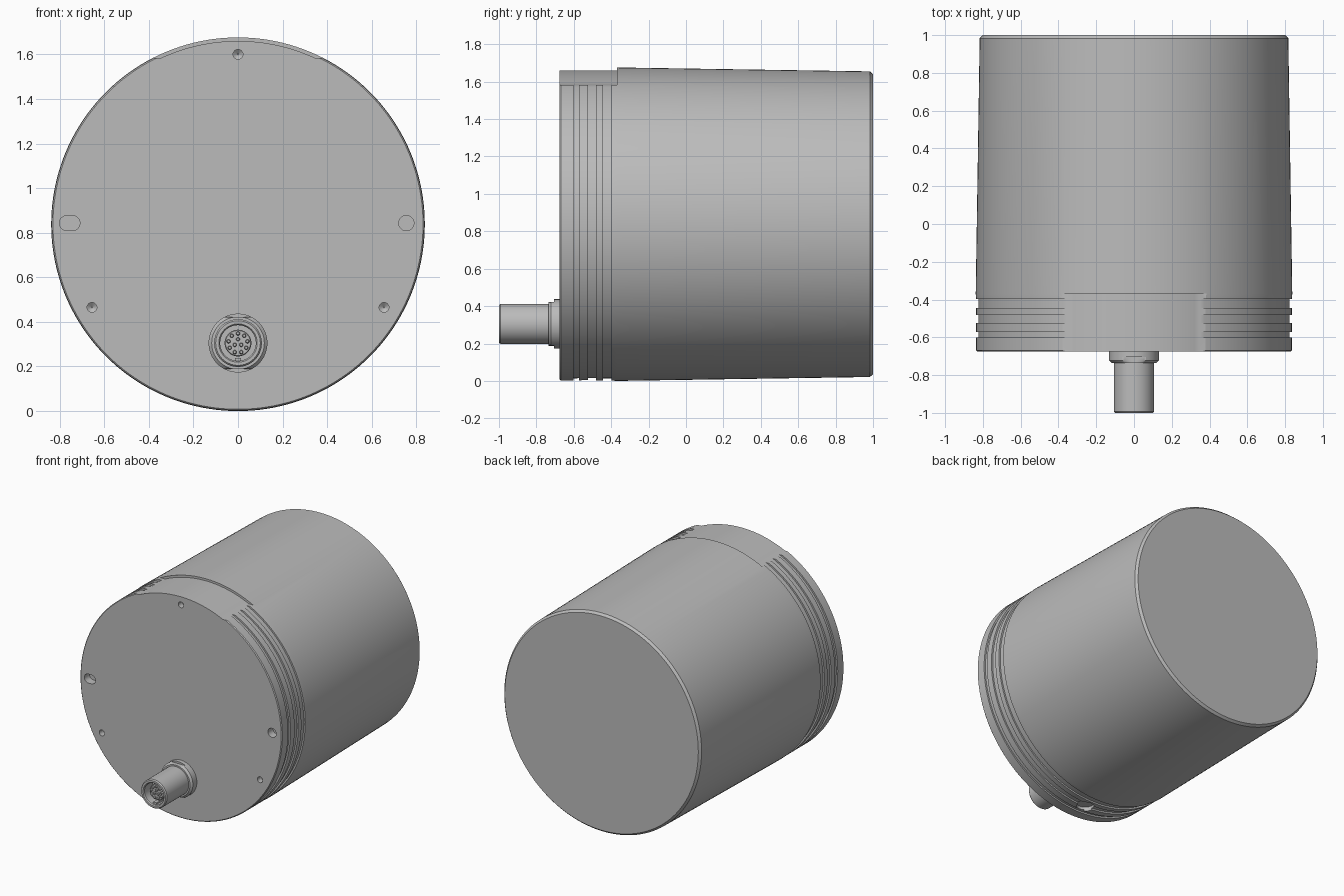
import bpy, bmesh, math
from mathutils import Vector

cube = bpy.data.objects.get("Cube")
if cube:
    bpy.data.objects.remove(cube, do_unlink=True)

grey = bpy.data.materials.new("machined grey")
grey.use_nodes = True
GREY = (0.5, 0.5, 0.5, 1)
grey.diffuse_color = GREY
grey.node_tree.nodes["Principled BSDF"].inputs["Base Color"].default_value = GREY

MID = 0.838          # height of the housing axis
FRONT = -0.675       # front plate plane
PLUG_Z = 0.305       # height of the connector axis


def finish(name, bm, loc=(0, 0, 0)):
    bmesh.ops.recalc_face_normals(bm, faces=bm.faces)
    mesh = bpy.data.meshes.new(name)
    bm.to_mesh(mesh)
    bm.free()
    mesh.materials.append(grey)
    ob = bpy.data.objects.new(name, mesh)
    ob.location = loc
    bpy.context.collection.objects.link(ob)
    return ob


def lathe(name, profile, loc=(0, 0, 0), segs=64, flat=None):
    """Turn (radius, y) points around the y axis and cap both ends."""
    bm = bmesh.new()
    rings = []
    for r, y in profile:
        ring = []
        for i in range(segs):
            a = 2 * math.pi * i / segs
            z = r * math.sin(a)
            if flat:
                z = max(-flat, min(flat, z))
            ring.append(bm.verts.new((r * math.cos(a), y, z)))
        rings.append(ring)
    for p, q in zip(rings, rings[1:]):
        for i in range(segs):
            j = (i + 1) % segs
            bm.faces.new((p[i], p[j], q[j], q[i]))
    bm.faces.new(rings[0])
    bm.faces.new(rings[-1])
    return finish(name, bm, loc)


def prism(name, outline, y0, y1, loc=(0, 0, 0)):
    """Extrude an (x, z) outline along y."""
    bm = bmesh.new()
    face = bm.faces.new([bm.verts.new((x, y0, z)) for x, z in outline])
    ext = bmesh.ops.extrude_face_region(bm, geom=[face])
    moved = [v for v in ext["geom"] if isinstance(v, bmesh.types.BMVert)]
    bmesh.ops.translate(bm, verts=moved, vec=Vector((0, y1 - y0, 0)))
    return finish(name, bm, loc)


def activate(ob):
    bpy.ops.object.select_all(action='DESELECT')
    ob.select_set(True)
    bpy.context.view_layer.objects.active = ob


def cut(target, cutter):
    mod = target.modifiers.new("cut", 'BOOLEAN')
    mod.operation = 'DIFFERENCE'
    mod.solver = 'EXACT'
    mod.object = cutter
    activate(target)
    bpy.ops.object.modifier_apply(modifier=mod.name)
    bpy.data.objects.remove(cutter, do_unlink=True)


def smooth(ob):
    activate(ob)
    bpy.ops.object.shade_smooth_by_angle(angle=math.radians(28))


# Tapered housing with three grip grooves
R = 0.836
profile = [(R - 0.006, FRONT), (R, FRONT + 0.006)]
for a, b in ((-0.602, -0.572), (-0.524, -0.481), (-0.444, -0.398)):
    profile += [(R, a), (R - 0.012, a), (R - 0.012, b), (R, b)]
profile += [(0.838, -0.37), (0.817, 0.983), (0.802, 1.0)]
housing = lathe("housing", profile, (0, 0, MID), 160)

# Shallow recess on top of the front rim
edge = math.asin(0.745 / 0.822)
steps = 24
arc = [edge + (math.pi - 2 * edge) * i / steps for i in range(steps + 1)]
outline = [(0.822 * math.cos(a), 0.822 * math.sin(a)) for a in arc]
outline += [(-0.5, 0.745), (-0.5, 0.95), (0.5, 0.95), (0.5, 0.745)]
cut(housing, prism("recess_cutter", outline, -0.8, -0.368, (0, 0, MID)))

# Three screw holes with drilled tips
for x, z in ((0, 1.6), (-0.655, 0.465), (0.655, 0.465)):
    drill = [(0.022, -0.05), (0.022, 0.045), (0.003, 0.06)]
    cut(housing, lathe("screw_cutter", drill, (x, FRONT, z), 24))

# Round locating hole and matching slot
cut(housing, lathe("locating_cutter", [(0.034, -0.05), (0.034, 0.06)],
                   (0.755, FRONT, 0.843), 32))
slot = []
for i in range(26):
    a = 2 * math.pi * (i + 0.5) / 26 - math.pi / 2
    slot.append((0.034 * math.cos(a) + math.copysign(0.012, math.cos(a)), 0.034 * math.sin(a)))
cut(housing, prism("slot_cutter", slot, -0.05, 0.06, (-0.755, FRONT, 0.843)))

# Port on the underside
port = lathe("port_cutter", [(0.062, -0.1), (0.062, 0.035)], (0, -0.52, 0), 32)
port.rotation_euler.x = math.pi / 2
bpy.context.view_layer.update()
cut(housing, port)
smooth(housing)

# Connector: flange, flatted nut and hollow barrel
plug = (0, 0, PLUG_Z)
parts = [
    lathe("connector_flange", [(0.132, -0.66), (0.132, -0.705)], plug),
    lathe("connector_nut", [(0.132, -0.70), (0.132, -0.722), (0.118, -0.736)],
          plug, flat=0.117),
    lathe("connector_barrel",
          [(0.107, -0.66), (0.107, -0.992), (0.1, -1.0), (0.086, -1.0),
           (0.08, -0.992), (0.08, -0.9)], plug),
    lathe("connector_insert", [(0.06, -0.89), (0.06, -0.955), (0.056, -0.96)], plug, 48),
]

# Contact pins in two rings
for count, radius in ((9, 0.043), (3, 0.017)):
    for i in range(count):
        a = 2 * math.pi * i / count + math.pi / 2
        spot = (radius * math.cos(a), 0, PLUG_Z + radius * math.sin(a))
        parts.append(lathe("contact_pin", [(0.009, -0.95), (0.009, -0.97), (0.006, -0.975)],
                           spot, 12))
for part in parts:
    smooth(part)

# Keying rib inside the barrel
prism("connector_key", [(-0.014, -0.084), (0.014, -0.084), (0.014, -0.066), (-0.014, -0.066)],
      -0.985, -0.89, plug)
